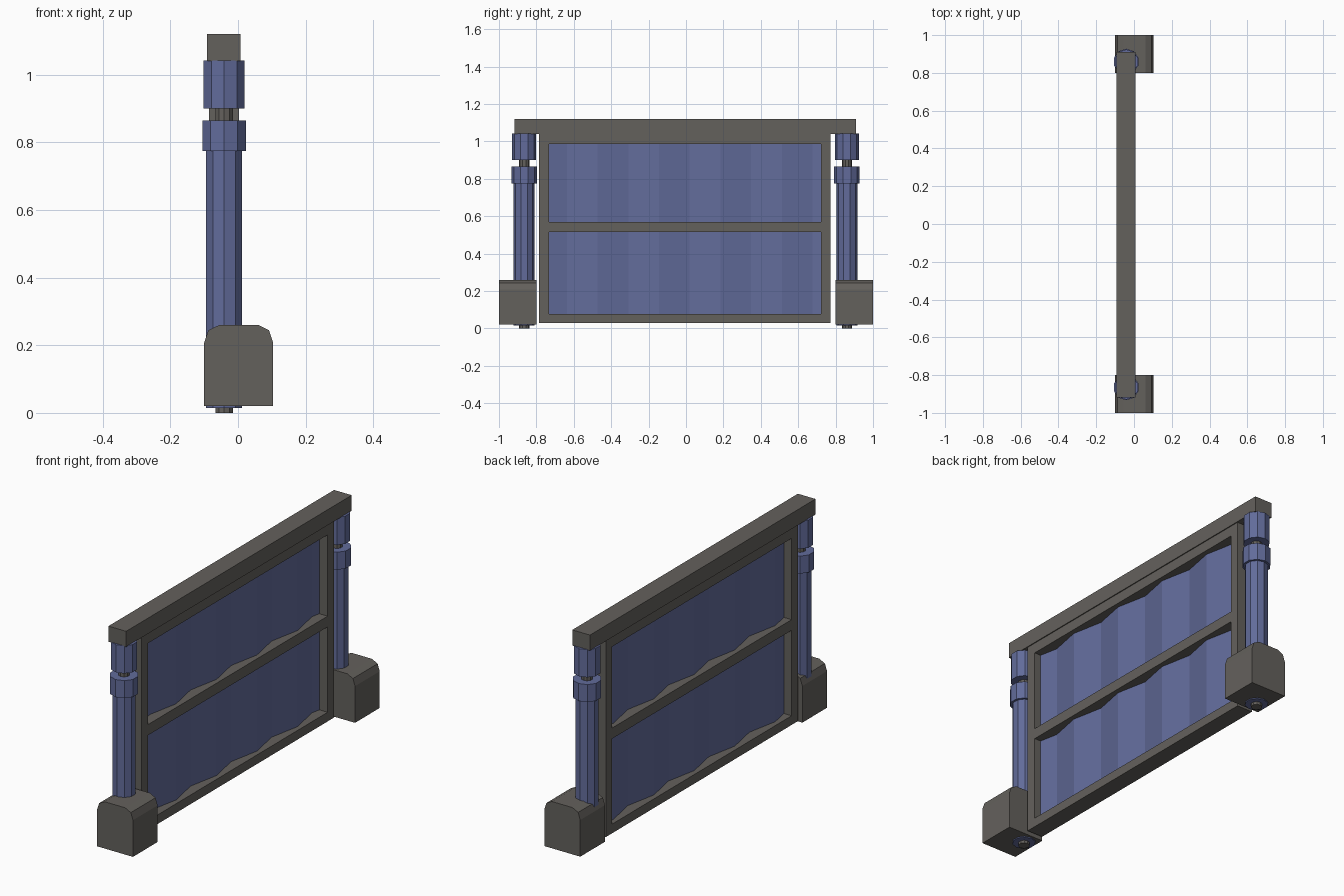
import bpy, bmesh, math

if "Cube" in bpy.data.objects:
    bpy.data.objects.remove(bpy.data.objects["Cube"])

def material(name, col):
    m = bpy.data.materials.new(name)
    m.diffuse_color = (*col, 1)
    m.use_nodes = True
    m.node_tree.nodes["Principled BSDF"].inputs["Base Color"].default_value = m.diffuse_color
    return m

GREY = material("dark_grey", (0.127, 0.119, 0.108))
BLUE = material("slate_blue", (0.122, 0.148, 0.325))

def finish(name, bm, mat):
    bmesh.ops.recalc_face_normals(bm, faces=bm.faces)
    me = bpy.data.meshes.new(name)
    bm.to_mesh(me)
    bm.free()
    me.materials.append(mat)
    ob = bpy.data.objects.new(name, me)
    bpy.context.collection.objects.link(ob)
    return ob

def prism(name, pts, direction, mat):
    """Extrude a closed outline of 3D points along a direction."""
    bm = bmesh.new()
    f = bm.faces.new([bm.verts.new(p) for p in pts])
    r = bmesh.ops.extrude_face_region(bm, geom=[f])
    vs = [v for v in r["geom"] if isinstance(v, bmesh.types.BMVert)]
    bmesh.ops.translate(bm, verts=vs, vec=direction)
    return finish(name, bm, mat)

def box(name, x, y, z, mat):
    pts = [(x[0], y[0], z[0]), (x[1], y[0], z[0]), (x[1], y[1], z[0]), (x[0], y[1], z[0])]
    return prism(name, pts, (0, 0, z[1] - z[0]), mat)

def column(name, y, r, z0, z1, mat, n=10):
    pts = [(-0.041 + r * math.sin(2 * math.pi * i / n),
            y + r * math.cos(2 * math.pi * i / n), z0) for i in range(n)]
    return prism(name, pts, (0, 0, z1 - z0), mat)

# End blocks and posts
PROFILE = [(-0.1, 0.02), (0.104, 0.02), (0.104, 0.208), (0.092, 0.244),
           (0.06, 0.26), (-0.055, 0.26), (-0.088, 0.244), (-0.1, 0.208)]
for side, s in (("left", -1), ("right", 1)):
    prism(side + "_base_block", [(x, s * 0.8, z) for x, z in PROFILE], (0, s * 0.2, 0), GREY)
    y = -0.865 if s < 0 else 0.86
    column(side + "_rod", y, 0.027, 0.0, 0.95, GREY)
    column(side + "_post", y, 0.056, 0.015, 0.78, BLUE)
    column(side + "_collar", y, 0.068, 0.775, 0.865, BLUE)
    column(side + "_upper_sleeve", y, 0.064, 0.9, 1.042, BLUE)

# Top rail and panel frame
box("top_rail", (-0.092, 0.008), (-0.918, 0.91), (1.04, 1.12), GREY)
FX = (-0.086, 0.003)
box("frame_stile_left", FX, (-0.785, -0.733), (0.03, 1.04), GREY)
box("frame_stile_right", FX, (0.722, 0.772), (0.03, 1.04), GREY)
for name, z in (("bottom", (0.03, 0.077)), ("middle", (0.515, 0.57)), ("top", (0.987, 1.04))):
    box("frame_rail_" + name, FX, (-0.733, 0.722), z, GREY)

# Folded sheets: zigzag cross-section clipped to the openings
def zigzag(y, half=0.164, amp=0.016):
    t = ((y - 0.02) / half) % 2
    return -0.041 + amp * (2 * (t if t < 1 else 2 - t) - 1)

ys = [-0.74] + [0.02 + 0.164 * k for k in range(-4, 5)] + [0.728]
for name, z0, z1 in (("lower", 0.072, 0.52), ("upper", 0.565, 0.99)):
    outline = [(zigzag(y) + 0.004, y, z0) for y in ys]
    outline += [(zigzag(y) - 0.004, y, z0) for y in reversed(ys)]
    prism(name + "_folded_panel", outline, (0, 0, z1 - z0), BLUE)
